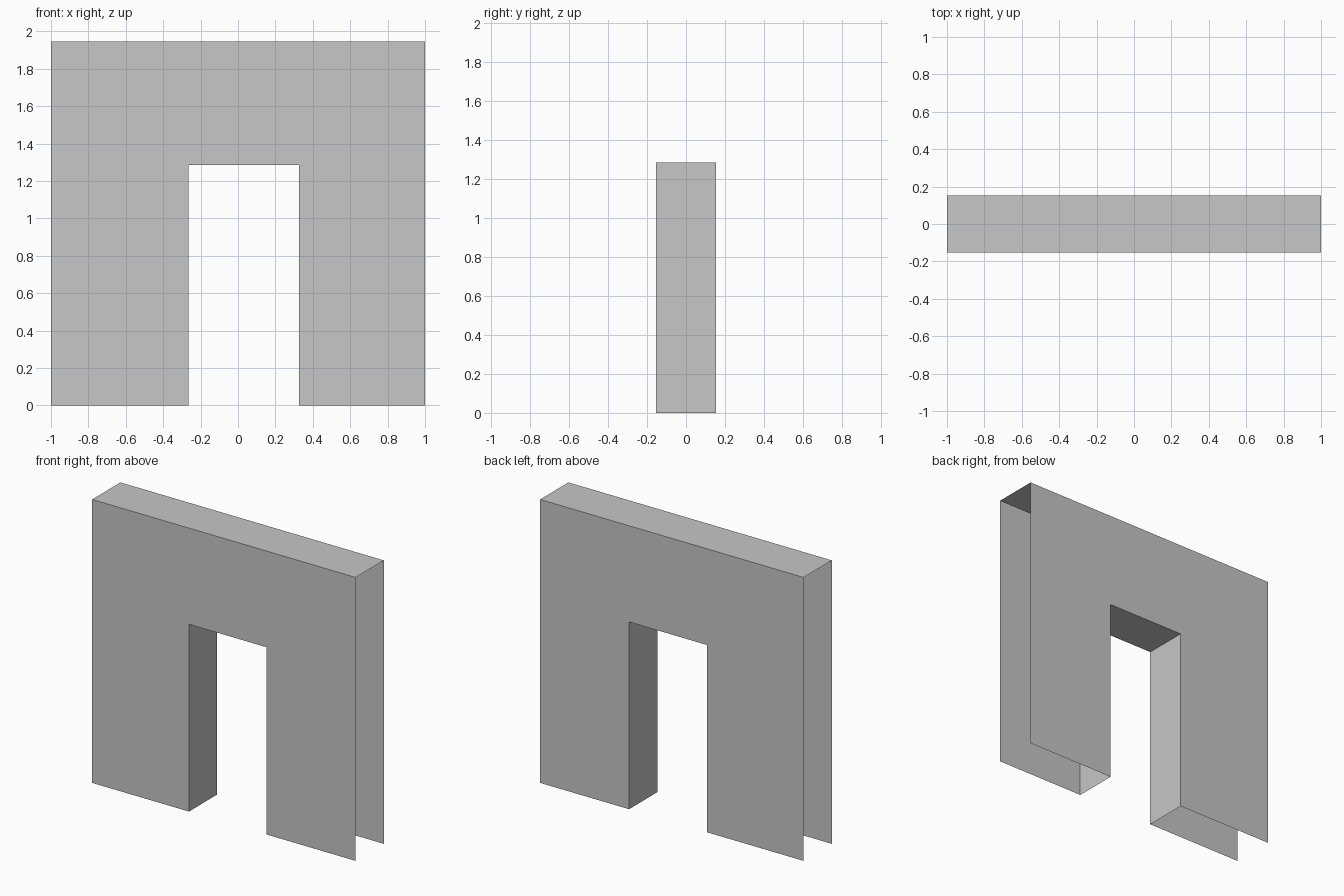
import bpy
import bmesh

cube = bpy.data.objects.get("Cube")
if cube:
    bpy.data.objects.remove(cube, do_unlink=True)

# Main dimensions
HALF_WIDTH, HALF_DEPTH, HEIGHT = 1.0, 0.153, 1.945
DOOR_LEFT, DOOR_RIGHT, DOOR_TOP = -0.265, 0.325, 1.285

# Plain grey plaster
grey = bpy.data.materials.new("plain grey")
grey.use_nodes = True
colour = (0.57, 0.57, 0.57, 1)
grey.diffuse_color = colour
grey.node_tree.nodes["Principled BSDF"].inputs["Base Color"].default_value = colour


def make_part(name, build):
    """Fill a bmesh with build() and link it as a named object."""
    bm = bmesh.new()
    build(bm)
    mesh = bpy.data.meshes.new(name)
    bm.to_mesh(mesh)
    bm.free()
    mesh.materials.append(grey)
    bpy.context.collection.objects.link(bpy.data.objects.new(name, mesh))


def wall_panel(y):
    """Flat wall sheet with a doorway notch, facing away from the middle."""
    outline = [(-HALF_WIDTH, 0), (DOOR_LEFT, 0), (DOOR_LEFT, DOOR_TOP),
               (DOOR_RIGHT, DOOR_TOP), (DOOR_RIGHT, 0), (HALF_WIDTH, 0),
               (HALF_WIDTH, HEIGHT), (-HALF_WIDTH, HEIGHT)]
    if y > 0:
        outline.reverse()

    def build(bm):
        bm.faces.new([bm.verts.new((x, y, z)) for x, z in outline])
    return build


def strip(path):
    """Sheet swept through the wall's depth along an x-z path."""
    def build(bm):
        front, back = [[bm.verts.new((x, y, z)) for x, z in path]
                       for y in (-HALF_DEPTH, HALF_DEPTH)]
        for i in range(len(path) - 1):
            bm.faces.new((front[i], front[i + 1], back[i + 1], back[i]))
    return build


# Hollow wall: two panels, a top cap and the doorway lining; ends and base open
make_part("front_wall_panel", wall_panel(-HALF_DEPTH))
make_part("back_wall_panel", wall_panel(HALF_DEPTH))
make_part("wall_top", strip([(-HALF_WIDTH, HEIGHT), (HALF_WIDTH, HEIGHT)]))
make_part("doorway_lining", strip([(DOOR_RIGHT, 0), (DOOR_RIGHT, DOOR_TOP),
                                   (DOOR_LEFT, DOOR_TOP), (DOOR_LEFT, 0)]))
